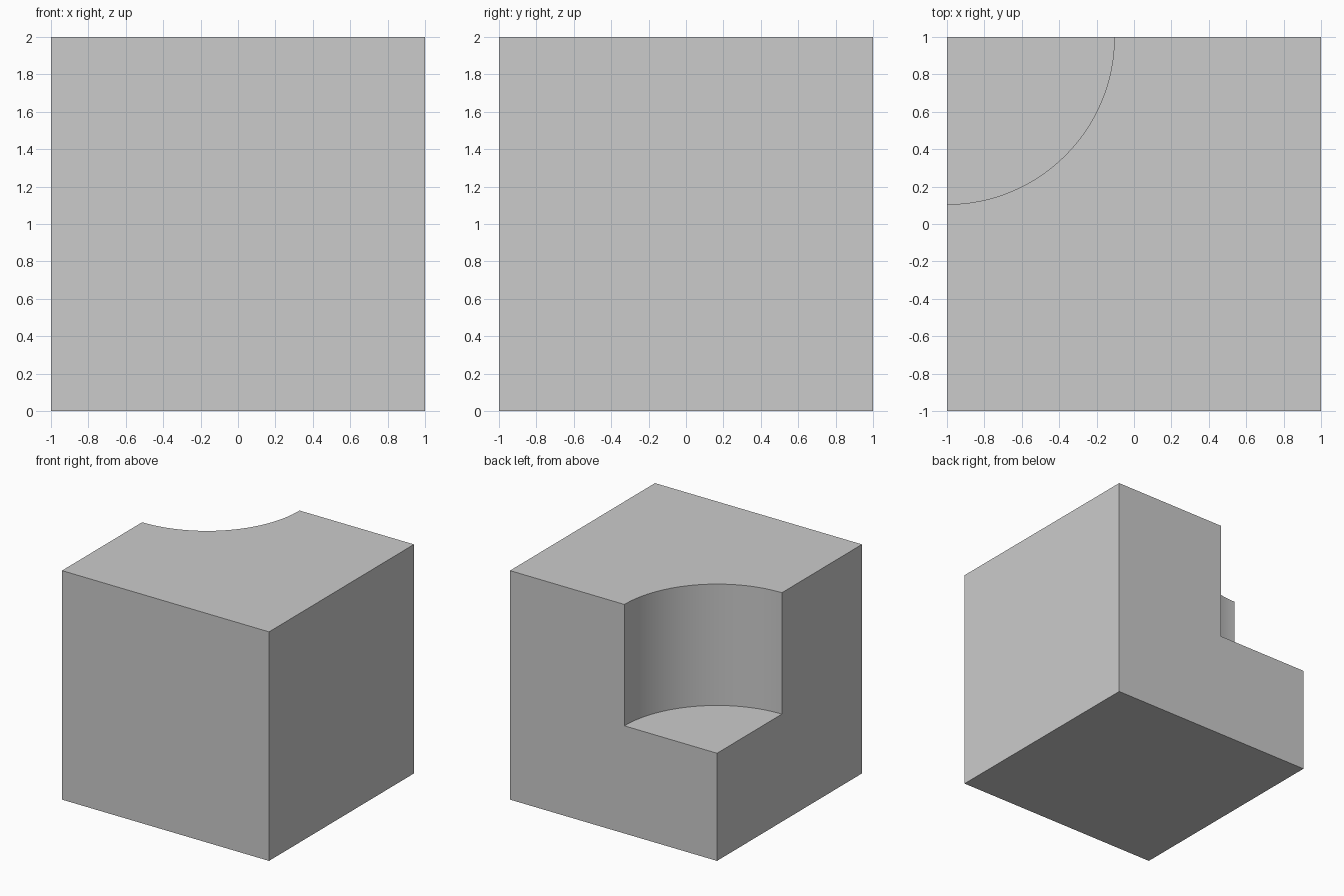
import bpy

SIZE = 2.0
NOTCH_RADIUS = 0.895
NOTCH_FLOOR = 0.94

cube = bpy.data.objects.get("Cube")
if cube:
    bpy.data.objects.remove(cube, do_unlink=True)

# Single plain grey material
grey = bpy.data.materials.new("plain_grey")
grey.use_nodes = True
colour = (0.6, 0.6, 0.6, 1.0)
grey.diffuse_color = colour
grey.node_tree.nodes["Principled BSDF"].inputs["Base Color"].default_value = colour

# Solid block standing on the ground
bpy.ops.mesh.primitive_cube_add(size=SIZE, location=(0, 0, SIZE / 2))
block = bpy.context.object
block.name = "notched_block"
block.data.materials.append(grey)

# Upright cylinder that scoops out the back corner
depth = 2.0
bpy.ops.mesh.primitive_cylinder_add(
    vertices=128, radius=NOTCH_RADIUS, depth=depth,
    location=(-SIZE / 2, SIZE / 2, NOTCH_FLOOR + depth / 2))
cutter = bpy.context.object
cutter.name = "corner_cutter"
cutter.hide_render = True
cutter.data.materials.append(grey)

# Cut the notch, then discard the cutter
bpy.ops.object.select_all(action="DESELECT")
block.select_set(True)
bpy.context.view_layer.objects.active = block
cut = block.modifiers.new("corner_notch", "BOOLEAN")
cut.operation = "DIFFERENCE"
cut.solver = "EXACT"
cut.object = cutter
bpy.ops.object.modifier_apply(modifier=cut.name)
bpy.data.objects.remove(cutter, do_unlink=True)

# Smooth curved wall with crisp edges
bpy.ops.object.shade_smooth_by_angle()
